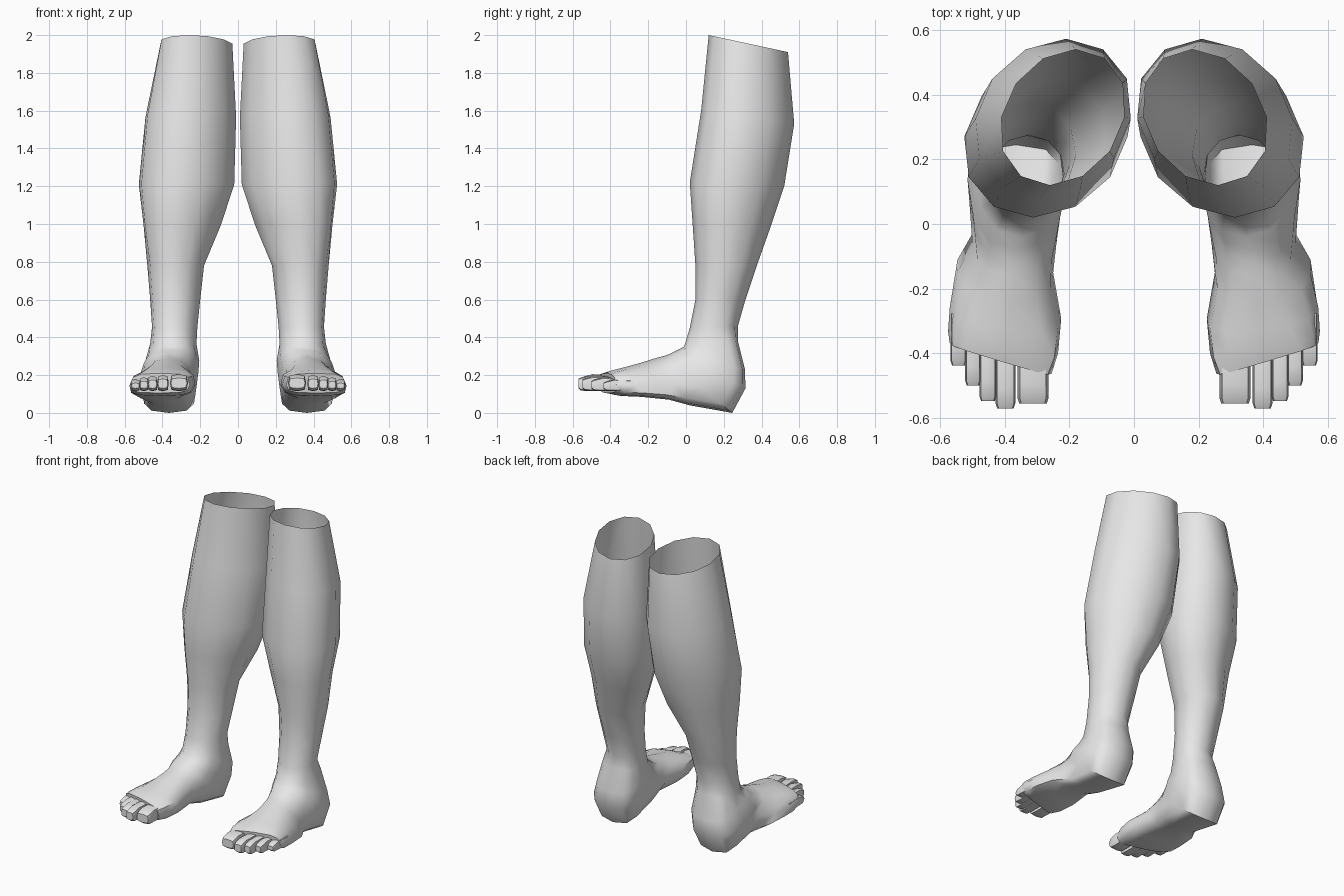
import bpy, bmesh, math
from mathutils import Vector

if "Cube" in bpy.data.objects:
    bpy.data.objects.remove(bpy.data.objects["Cube"], do_unlink=True)

skin = bpy.data.materials.new("plain grey")
skin.use_nodes = True
grey = (0.8, 0.8, 0.8, 1)
skin.diffuse_color = grey
skin.node_tree.nodes["Principled BSDF"].inputs["Base Color"].default_value = grey


def power(value, exponent):
    return math.copysign(abs(value) ** exponent, value)


def ring(inner, outer, front, back, sides, widest=0.5, skew=0, square=(1, 1), slant=0):
    """Cross-section between a front (y, z) point and a back (y, z) point."""
    front, back = Vector(front), Vector(back)
    middle = back.lerp(front, widest)
    centre, half = (inner + outer) / 2, (outer - inner) / 2
    points = []
    for i in range(sides):
        angle = math.tau * i / sides
        c, s = math.cos(angle), math.sin(angle)
        p = square[0] if c > 0 else square[1]
        along = power(c, p)
        x = centre + half * power(s, p) + skew * along
        y, z = middle.lerp(front if c > 0 else back, abs(along))
        points.append((x, y + slant * (x - centre), z))
    return points


def loft(name, rings, side):
    """Skin a list of rings, open at the start and capped at the end."""
    bm = bmesh.new()
    loops = [[bm.verts.new((side * x, y, z)) for x, y, z in r] for r in rings]
    for a, b in zip(loops, loops[1:]):
        for i in range(len(a)):
            j = (i + 1) % len(a)
            bm.faces.new((a[i], a[j], b[j], b[i]) if side > 0 else (a[j], a[i], b[i], b[j]))
    end = loops[-1]
    bm.faces.new(end if side > 0 else end[::-1])
    bmesh.ops.recalc_face_normals(bm, faces=bm.faces)
    # make sure the skin faces outward
    outward = 0
    for f in bm.faces:
        nearest = f.calc_center_median()
        centre = sum((v.co for v in bm.verts), Vector()) / len(bm.verts)
        outward += f.normal.x * (nearest.x - centre.x) * f.calc_area()
    if outward < 0:
        bmesh.ops.reverse_faces(bm, faces=bm.faces)
    mesh = bpy.data.meshes.new(name)
    bm.to_mesh(mesh)
    bm.free()
    mesh.materials.append(skin)
    obj = bpy.data.objects.new(name, mesh)
    bpy.context.collection.objects.link(obj)
    bpy.ops.object.select_all(action='DESELECT')
    obj.select_set(True)
    bpy.context.view_layer.objects.active = obj
    bpy.ops.object.shade_smooth_by_angle(angle=math.radians(50))


# shin and calf: inner x, outer x, front (y, z), back (y, z)
shin = [
    (.03, .41, (.12, 2), (.54, 1.91)),
    (.01, .49, (.08, 1.6), (.573, 1.53)),
    (.02, .525, (.02, 1.22), (.52, 1.2)),
    (.09, .5, (.035, 1), (.45, .99)),
    (.18, .48, (.05, .78), (.375, .78)),
    (.2, .465, (.05, .6), (.315, .6)),
    (.215, .455, (.02, .45), (.275, .46)),
]
# ankle and heel turning toward the sole
heel = [
    (.22, .465, (-.01, .35), (.275, .38)),
    (.205, .49, (-.04, .335), (.312, .23)),
    (.21, .515, (-.08, .315), (.315, .13)),
    (.22, .51, (-.12, .3), (.245, 0)),
    (.24, .5, (-.16, .29), (.02, .04)),
]
# instep and ball of the foot
instep = [
    (.25, .545, (-.24, .265), (-.09, .07)),
    (.225, .57, (-.33, .24), (-.24, .085)),
    (.235, .575, (-.39, .225), (-.35, .09)),
    (.255, .57, (-.425, .21), (-.41, .105)),
]
# toes: name, inner x, outer x, tip y, top z
toes = [
    ("big", .265, .36, -.555, .205),
    ("second", .367, .428, -.57, .2),
    ("middle", .426, .478, -.548, .195),
    ("fourth", .474, .522, -.5, .188),
    ("little", .518, .568, -.437, .178),
]

for label, side in (("left", 1), ("right", -1)):
    rings = [ring(*row, 12, skew=.04 if row[0] < .1 else .01) for row in shin]
    rings += [ring(*row, 12, widest=.45, square=(.9, .65)) for row in heel]
    for k, row in enumerate(instep):
        rings.append(ring(*row, 12, widest=.4, skew=-.02 + .006 * k,
                          square=(.9 - .1 * k, .6), slant=.1 * k))
    loft(label + "_leg_and_foot", rings, side)

    for name, inner, outer, tip, top in toes:
        trim = .005
        sections = [
            (inner, outer, (tip + .16, top - .005), (tip + .16, .115)),
            (inner, outer, (tip + .06, top), (tip + .06, .115)),
            (inner, outer, (tip + .015, top - .012), (tip + .015, .118)),
            (inner + trim, outer - trim, (tip, top - .02), (tip, .13)),
        ]
        loft(f"{label}_{name}_toe", [ring(*s, 8, square=(.5, .5)) for s in sections], side)
